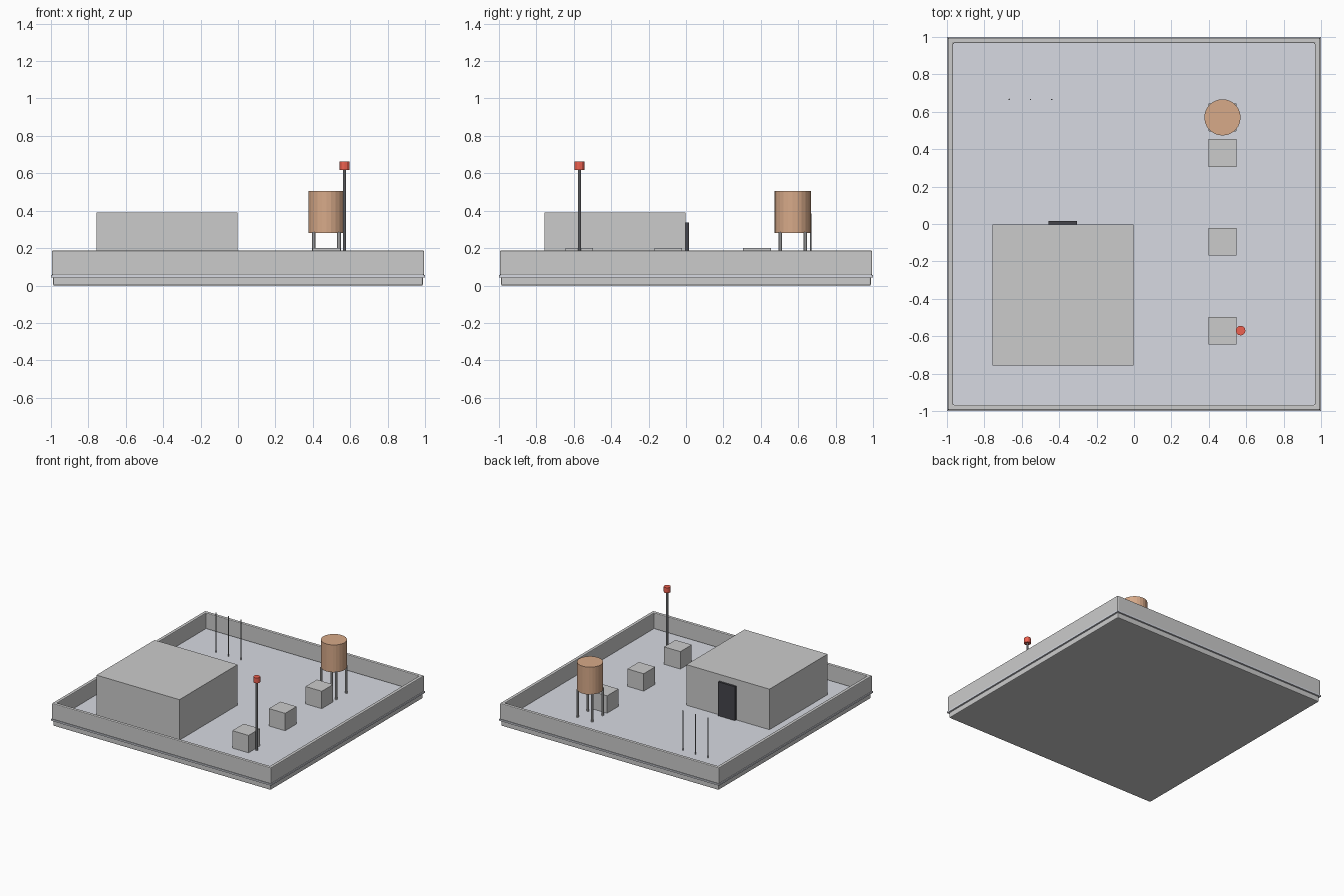
import bpy, bmesh
from mathutils import Matrix

if "Cube" in bpy.data.objects:
    bpy.data.objects.remove(bpy.data.objects["Cube"])


def material(name, rgb):
    m = bpy.data.materials.new(name)
    m.diffuse_color = (*rgb, 1)
    m.use_nodes = True
    m.node_tree.nodes["Principled BSDF"].inputs["Base Color"].default_value = m.diffuse_color
    return m


FLOOR = material("floor_grey", (0.68, 0.70, 0.76))
DARK = material("door_dark", (0.06, 0.06, 0.07))
STEEL = material("steel", (0.35, 0.36, 0.38))
BROWN = material("tank_brown", (0.68, 0.40, 0.25))
RED = material("lamp_red", (0.85, 0.12, 0.08))


def finish(name, bm, mat=None, bevel=0):
    bmesh.ops.recalc_face_normals(bm, faces=bm.faces)
    mesh = bpy.data.meshes.new(name)
    bm.to_mesh(mesh)
    bm.free()
    ob = bpy.data.objects.new(name, mesh)
    bpy.context.collection.objects.link(ob)
    if mat:
        mesh.materials.append(mat)
    if bevel:
        mod = ob.modifiers.new("bevel", 'BEVEL')
        mod.width = bevel
        mod.segments = 2
    return ob


def box(name, x, y, z0, z1, sx, sy, mat=None, bevel=0):
    bm = bmesh.new()
    mtx = Matrix.Translation((x, y, (z0 + z1) / 2)) @ Matrix.Diagonal((sx, sy, z1 - z0, 1))
    bmesh.ops.create_cube(bm, size=1, matrix=mtx)
    return finish(name, bm, mat, bevel)


def rod(name, x, y, z0, z1, r, sides, mat=None):
    bm = bmesh.new()
    bmesh.ops.create_cone(bm, cap_ends=True, segments=sides, radius1=r, radius2=r,
                          depth=z1 - z0, matrix=Matrix.Translation((x, y, (z0 + z1) / 2)))
    return finish(name, bm, mat)


def square_frame(name, outer, inner, z0, z1, bevel):
    bm = bmesh.new()
    profile = [(outer, z0), (outer, z1), (inner, z1), (inner, z0)]
    corners = [(-1, -1), (1, -1), (1, 1), (-1, 1)]
    rings = [[bm.verts.new((cx * h, cy * h, z)) for h, z in profile] for cx, cy in corners]
    for i in range(4):
        a, b = rings[i], rings[(i + 1) % 4]
        for j in range(4):
            k = (j + 1) % 4
            bm.faces.new((a[j], b[j], b[k], a[k]))
    return finish(name, bm, None, bevel)


G = 0.057  # roof deck level

# Base slab, deck with small projecting ledge, parapet
box("base_slab", 0, 0, 0, 0.046, 1.976, 1.976, bevel=0.006)
box("roof_deck", 0, 0, 0.044, G, 2.0, 2.0, FLOOR)
square_frame("parapet", 0.995, 0.967, G - 0.002, 0.187, 0.006)

# Stair house with door on its back wall
box("stair_house", -0.38, -0.379, G, 0.39, 0.755, 0.755)
box("door", -0.38, 0, G, 0.336, 0.152, 0.032, DARK)

# Row of vent units
for i in range(3):
    box(f"vent_unit_{i + 1}", 0.473, -0.57 + 0.475 * i, G, 0.2, 0.148, 0.148)

# Water tank on four legs
TX, TY = 0.473, 0.57
rod("water_tank", TX, TY, 0.28, 0.505, 0.097, 24, BROWN)
for sx in (-1, 1):
    for sy in (-1, 1):
        rod("tank_leg", TX + sx * 0.067, TY + sy * 0.067, G, 0.285, 0.0095, 8)

# Beacon mast
rod("mast", 0.57, -0.57, G, 0.625, 0.0085, 8, STEEL)
rod("beacon_lamp", 0.57, -0.57, 0.618, 0.662, 0.026, 12, RED)

# Three thin aerials
for i in range(3):
    rod(f"aerial_{i + 1}", -0.667 + 0.114 * i, 0.666, G, 0.385, 0.004, 6, STEEL)
